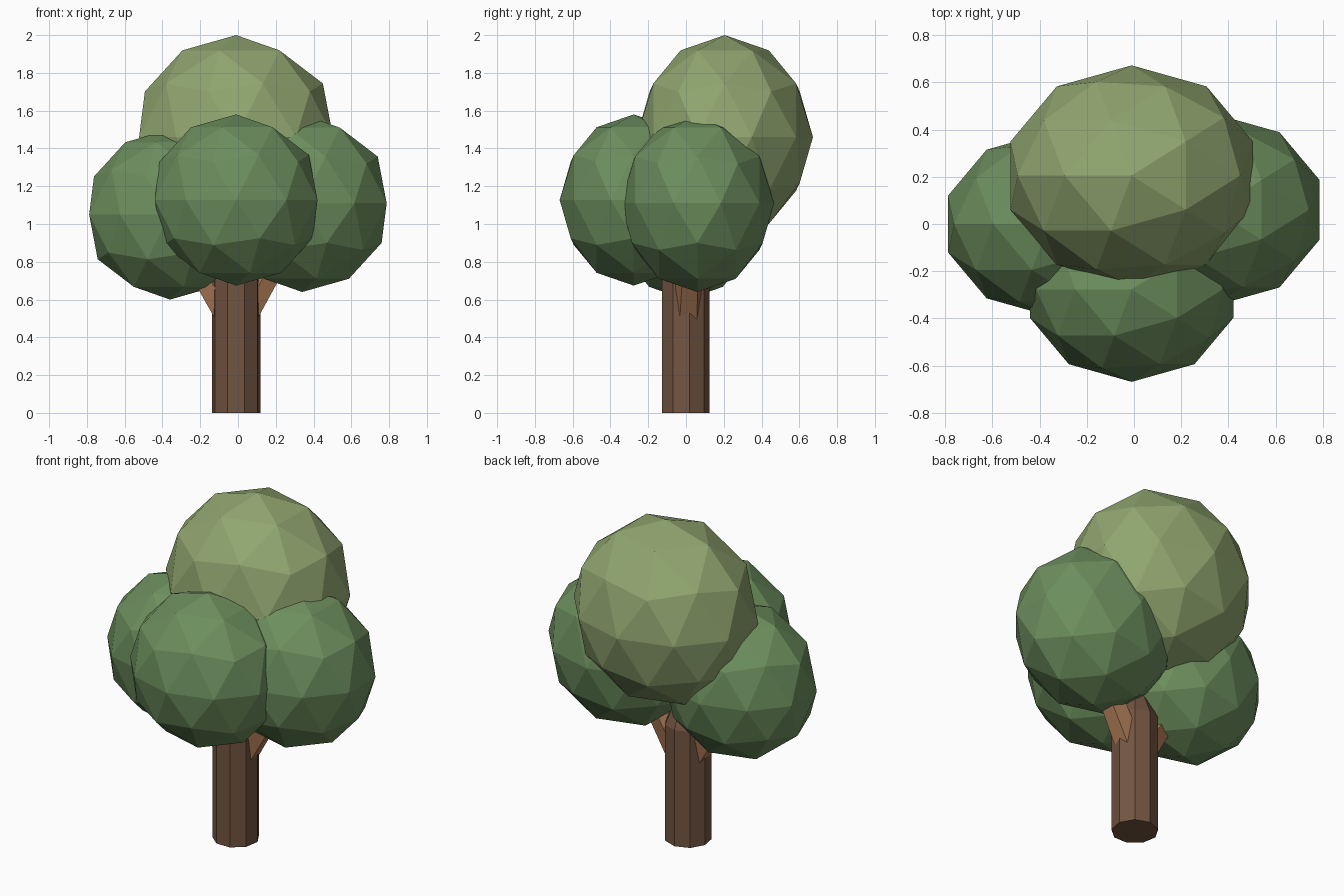
import bpy, bmesh
from math import pi
from mathutils import Matrix, Vector

if "Cube" in bpy.data.objects:
    bpy.data.objects.remove(bpy.data.objects["Cube"])


def material(name, color):
    m = bpy.data.materials.new(name)
    m.diffuse_color = (*color, 1)
    m.use_nodes = True
    m.node_tree.nodes["Principled BSDF"].inputs["Base Color"].default_value = m.diffuse_color
    return m


leaf = material("leaf_green", (0.15, 0.27, 0.11))
light_leaf = material("light_leaf_green", (0.28, 0.38, 0.16))
bark = material("bark", (0.17, 0.09, 0.053))
light_bark = material("light_bark", (0.38, 0.18, 0.085))


def finish(name, bm, mat):
    me = bpy.data.meshes.new(name)
    bm.to_mesh(me)
    bm.free()
    me.materials.append(mat)
    ob = bpy.data.objects.new(name, me)
    bpy.context.collection.objects.link(ob)
    return ob


def foliage(name, center, radius, mat):
    # faceted ball, slightly flattened front to back
    bm = bmesh.new()
    m = (Matrix.Translation(center)
         @ Matrix.Diagonal((radius, radius * 0.865, radius, 1))
         @ Matrix.Rotation(pi, 4, 'Z'))
    bmesh.ops.create_icosphere(bm, subdivisions=2, radius=1, matrix=m)
    finish(name, bm, mat)


def limb(name, start, end, r1, r2, sides, mat):
    # tapered prism between two points
    a, b = Vector(start), Vector(end)
    d = b - a
    m = Matrix.Translation((a + b) / 2) @ d.to_track_quat('Z', 'Y').to_matrix().to_4x4()
    bm = bmesh.new()
    bmesh.ops.create_cone(bm, cap_ends=True, segments=sides, radius1=r1,
                          radius2=r2, depth=d.length, matrix=m)
    finish(name, bm, mat)


# trunk: nine-sided post with a narrowing tip hidden in the leaves
bm = bmesh.new()
bmesh.ops.create_cone(bm, cap_ends=True, segments=9, radius1=0.13, radius2=0.13,
                      depth=0.7, matrix=Matrix.Translation((-0.01, -0.005, 0.35)))
top = max(bm.faces, key=lambda f: f.calc_center_median().z)
ext = bmesh.ops.extrude_discrete_faces(bm, faces=[top])["faces"][0]
c = ext.calc_center_median()
for v in ext.verts:
    v.co = c + (v.co - c) * 0.35 + Vector((0, 0, 0.2))
finish("trunk", bm, bark)

# side branches
limb("right_branch", (0.0, 0.005, 0.45), (0.33, 0.03, 1.02), 0.08, 0.06, 5, light_bark)
limb("left_branch", (-0.02, 0.0, 0.45), (-0.35, 0.0, 1.0), 0.08, 0.06, 5, light_bark)

# foliage clumps
foliage("top_foliage", (-0.01, 0.205, 1.46), 0.54, light_leaf)
foliage("front_foliage", (-0.01, -0.277, 1.127), 0.453, leaf)
foliage("right_foliage", (0.34, 0.06, 1.11), 0.47, leaf)
foliage("left_foliage", (-0.36, 0.0, 1.05), 0.45, leaf)
